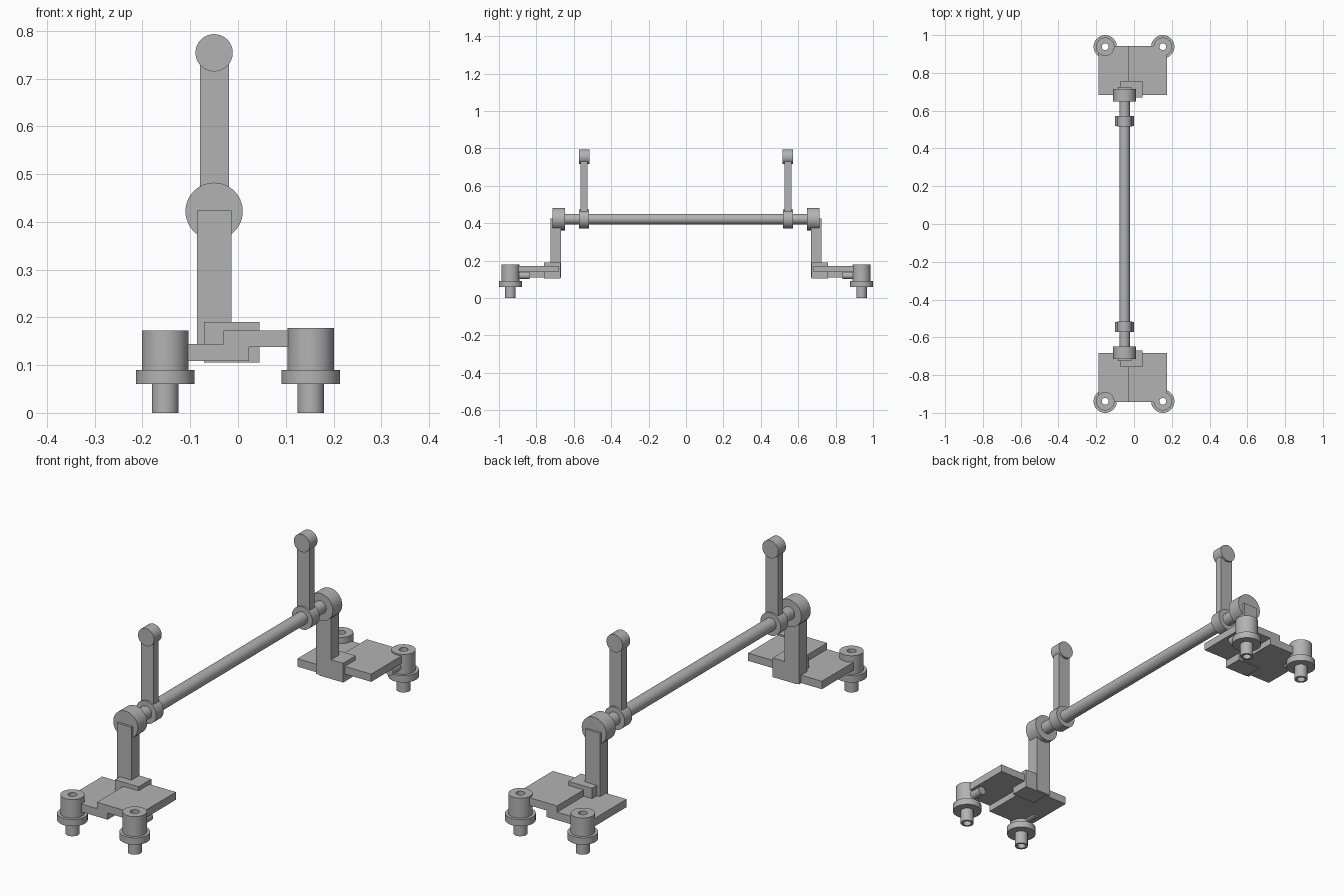
import bpy, bmesh, math
from mathutils import Matrix, Vector

cube = bpy.data.objects.get("Cube")
if cube:
    bpy.data.objects.remove(cube, do_unlink=True)

# Single plain grey
grey = bpy.data.materials.new("plain_grey")
grey.use_nodes = True
GREY = (0.45, 0.45, 0.45, 1)
grey.diffuse_color = GREY
grey.node_tree.nodes["Principled BSDF"].inputs["Base Color"].default_value = GREY

AXIS_X, AXIS_Z = -0.05, 0.422


def finish(name, bm, smooth=False):
    bmesh.ops.recalc_face_normals(bm, faces=bm.faces)
    mesh = bpy.data.meshes.new(name)
    bm.to_mesh(mesh)
    bm.free()
    mesh.materials.append(grey)
    ob = bpy.data.objects.new(name, mesh)
    bpy.context.collection.objects.link(ob)
    if smooth:
        bpy.ops.object.select_all(action='DESELECT')
        ob.select_set(True)
        bpy.context.view_layer.objects.active = ob
        bpy.ops.object.shade_smooth_by_angle(angle=math.radians(35))
    return ob


def box(name, x, y, z):
    bm = bmesh.new()
    bmesh.ops.create_cube(bm, size=1)
    for v in bm.verts:
        v.co = Vector([(r[0] + r[1]) / 2 + c * abs(r[1] - r[0])
                       for r, c in zip((x, y, z), v.co)])
    return finish(name, bm)


def rod_y(name, radius, y0, y1, x=AXIS_X, z=AXIS_Z):
    """Cylinder lying along y."""
    bm = bmesh.new()
    place = Matrix.Translation((x, (y0 + y1) / 2, z)) @ Matrix.Rotation(math.pi / 2, 4, 'X')
    bmesh.ops.create_cone(bm, cap_ends=True, segments=48, radius1=radius,
                          radius2=radius, depth=abs(y1 - y0), matrix=place)
    return finish(name, bm, True)


def lathe(name, profile, x, y):
    """Closed (radius, z) profile turned about a vertical axis."""
    bm = bmesh.new()
    vs = [bm.verts.new((r, 0, z)) for r, z in profile]
    es = [bm.edges.new((a, b)) for a, b in zip(vs, vs[1:] + vs[:1])]
    bmesh.ops.spin(bm, geom=vs + es, cent=(0, 0, 0), axis=(0, 0, 1),
                   angle=math.tau, steps=48, use_duplicate=False)
    bmesh.ops.remove_doubles(bm, verts=bm.verts, dist=1e-5)
    bmesh.ops.translate(bm, verts=bm.verts, vec=(x, y, 0))
    return finish(name, bm, True)


def prism_y(name, profile, y0, y1):
    """(x, z) profile extruded along y."""
    bm = bmesh.new()
    face = bm.faces.new([bm.verts.new((x, y0, z)) for x, z in profile])
    ext = bmesh.ops.extrude_face_region(bm, geom=[face])["geom"]
    bmesh.ops.translate(bm, vec=(0, y1 - y0, 0),
                        verts=[v for v in ext if isinstance(v, bmesh.types.BMVert)])
    return finish(name, bm)


def cut(ob, cutter):
    mod = ob.modifiers.new("hole", 'BOOLEAN')
    mod.operation, mod.object, mod.solver = 'DIFFERENCE', cutter, 'EXACT'
    bpy.context.view_layer.objects.active = ob
    bpy.ops.object.modifier_apply(modifier=mod.name)
    bpy.data.objects.remove(cutter, do_unlink=True)


# Long bar between the two end supports
rod_y("main_bar", 0.028, -0.66, 0.66)

PLATE = [(-0.187, 0.109), (0.023, 0.109), (0.023, 0.138), (0.174, 0.138),
         (0.174, 0.172), (-0.03, 0.172), (-0.03, 0.144), (-0.187, 0.144)]
HOLE, PIN_X, PIN_Y = 0.018, 0.1525, 0.9385

for s, end in ((-1, "front"), (1, "back")):
    # Upright lever with its clamp ring and end pivot
    rod_y(end + "_lever_ring", 0.05, s * 0.519, s * 0.571)
    box(end + "_lever_arm", (-0.08, -0.019), (s * 0.527, s * 0.563), (AXIS_Z + 0.02, 0.755))
    rod_y(end + "_lever_pivot", 0.039, s * 0.517, s * 0.571, z=0.754)

    # Bar end collar, post and clamp block
    rod_y(end + "_bar_collar", 0.06, s * 0.648, s * 0.714)
    box(end + "_post", (-0.086, -0.014), (s * 0.668, s * 0.724), (0.109, 0.424))
    box(end + "_clamp_block", (-0.071, 0.045), (s * 0.67, s * 0.758), (0.105, 0.19))

    # Stepped base plate
    plate = prism_y(end + "_base_plate", PLATE, s * 0.682, s * 0.943)

    # Hollow foot pins with flange and short side stub
    for side, x, top in (("right", -PIN_X, 0.172), ("left", PIN_X, 0.178)):
        bore = [(0.005, 0), (0.035, 0), (0.035, 0.3), (0.005, 0.3)]
        bm = bmesh.new()
        bmesh.ops.create_cone(bm, cap_ends=True, segments=48, radius1=0.035, radius2=0.035,
                              depth=1, matrix=Matrix.Translation((x, s * PIN_Y, 0)))
        cutter = finish("bore_cutter", bm)
        cutter.hide_render = True
        cut(plate, cutter)
        pin = [(HOLE, 0), (0.028, 0), (0.028, 0.06), (0.0615, 0.06), (0.0615, 0.09),
               (0.0485, 0.09), (0.0485, top), (HOLE, top)]
        lathe(f"{end}_{side}_foot_pin", pin, x, s * PIN_Y)
        rod_y(f"{end}_{side}_pin_stub", 0.019, s * (PIN_Y - 0.03), s * 0.838, x, 0.12)
